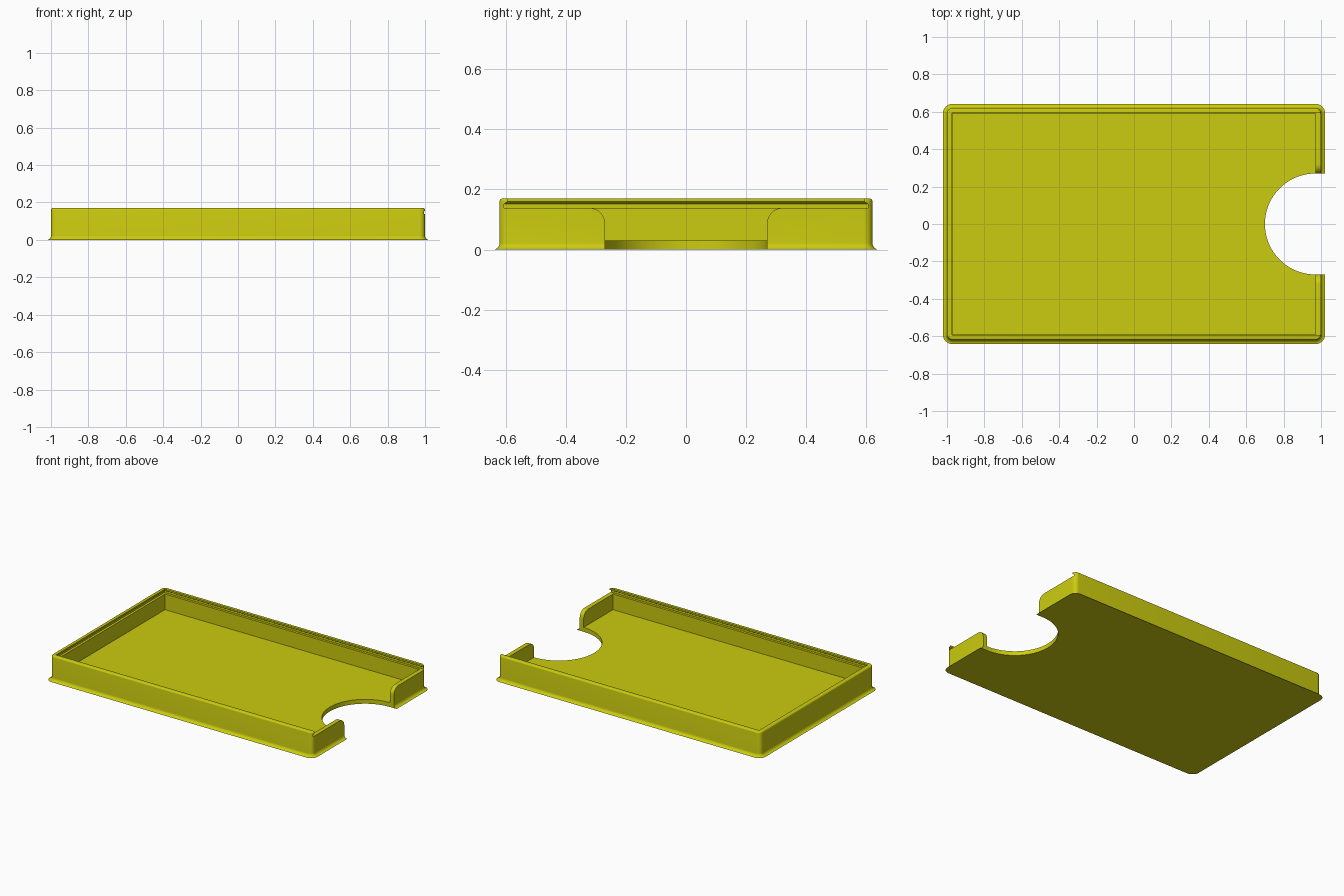
import bpy, bmesh, math

if "Cube" in bpy.data.objects:
    bpy.data.objects.remove(bpy.data.objects["Cube"])

LENGTH, WIDTH, HEIGHT = 2.0, 1.24, 0.17
WALL, LEDGE, NOTCH = 0.03, 0.138, 0.27
X, Y = LENGTH / 2, WIDTH / 2

yellow = bpy.data.materials.new("mustard yellow")
yellow.use_nodes = True
colour = (0.6, 0.6, 0.005, 1)
yellow.diffuse_color = colour
yellow.node_tree.nodes["Principled BSDF"].inputs["Base Color"].default_value = colour


def add_object(name, bm):
    bmesh.ops.recalc_face_normals(bm, faces=bm.faces)
    mesh = bpy.data.meshes.new(name)
    bm.to_mesh(mesh)
    bm.free()
    mesh.materials.append(yellow)
    obj = bpy.data.objects.new(name, mesh)
    bpy.context.collection.objects.link(obj)
    return obj


def loft(bm, rings):
    """Skin closed rings of equal length and cap both ends."""
    loops = [[bm.verts.new(p) for p in ring] for ring in rings]
    n = len(loops[0])
    for a, b in zip(loops, loops[1:]):
        for i in range(n):
            j = (i + 1) % n
            bm.faces.new((a[i], a[j], b[j], b[i]))
    bm.faces.new(loops[0])
    bm.faces.new(loops[-1])


def rectangle(x0, x1, y, z):
    return [(x0, -y, z), (x1, -y, z), (x1, y, z), (x0, y, z)]


def round_edges(bm, test, radius, segments):
    edges = [e for e in bm.edges if test(*(v.co for v in e.verts))]
    bmesh.ops.bevel(bm, geom=edges, offset=radius, segments=segments,
                    profile=0.5, affect='EDGES')


def cut(target, cutter):
    cutter.hide_render = True
    mod = target.modifiers.new(cutter.name, 'BOOLEAN')
    mod.operation, mod.solver, mod.object = 'DIFFERENCE', 'EXACT', cutter
    bpy.context.view_layer.objects.active = target
    bpy.ops.object.modifier_apply(modifier=mod.name)
    bpy.data.objects.remove(cutter)


# Tray body with rounded outer edges
bm = bmesh.new()
loft(bm, [rectangle(-X, X, Y, 0), rectangle(-X, X, Y, HEIGHT)])
round_edges(bm, lambda a, b: abs(a.z - b.z) > 0.1, 0.03, 8)
round_edges(bm, lambda a, b: max(a.z, b.z) < 0.001, 0.022, 6)
round_edges(bm, lambda a, b: min(a.z, b.z) > HEIGHT - 0.001, 0.01, 4)
tray = add_object("tray", bm)

# Hollow interior
bm = bmesh.new()
loft(bm, [rectangle(-X + WALL, X - WALL, Y - WALL, z) for z in (WALL, 0.3)])
cut(tray, add_object("cavity_cutter", bm))

# Undercut slot for a sliding lid, open at the right end
bm = bmesh.new()
slot = [(0.014, LEDGE), (0.014, 0.151), (0.027, 0.159), (0.027, 0.3)]
loft(bm, [rectangle(-X + inset, X + 0.1, Y - inset, z) for inset, z in slot])
cut(tray, add_object("lid_slot_cutter", bm))

# Semicircular finger notch through the floor
bm = bmesh.new()
bmesh.ops.create_cone(bm, cap_ends=True, segments=96, radius1=NOTCH,
                      radius2=NOTCH, depth=0.8)
bmesh.ops.translate(bm, verts=bm.verts, vec=(X - WALL, 0, 0))
cut(tray, add_object("finger_notch_cutter", bm))

# Gap in the end wall, flaring into rounded top corners
bm = bmesh.new()
radius = 0.05
side = [(NOTCH, -0.1)]
for i in range(11):
    t = math.radians(9 * i)
    side.append((NOTCH + radius * (1 - math.cos(t)),
                 LEDGE - radius + radius * math.sin(t)))
side.append((NOTCH + radius, LEDGE + 0.005))
outline = side + [(-y, z) for y, z in reversed(side)]
loft(bm, [[(x, y, z) for y, z in outline] for x in (X - WALL - 0.0005, X + 0.1)])
cut(tray, add_object("end_gap_cutter", bm))

# Smooth the fillets and keep the crisp edges
bpy.ops.object.select_all(action='DESELECT')
tray.select_set(True)
bpy.context.view_layer.objects.active = tray
bpy.ops.object.shade_smooth_by_angle(angle=math.radians(30))
